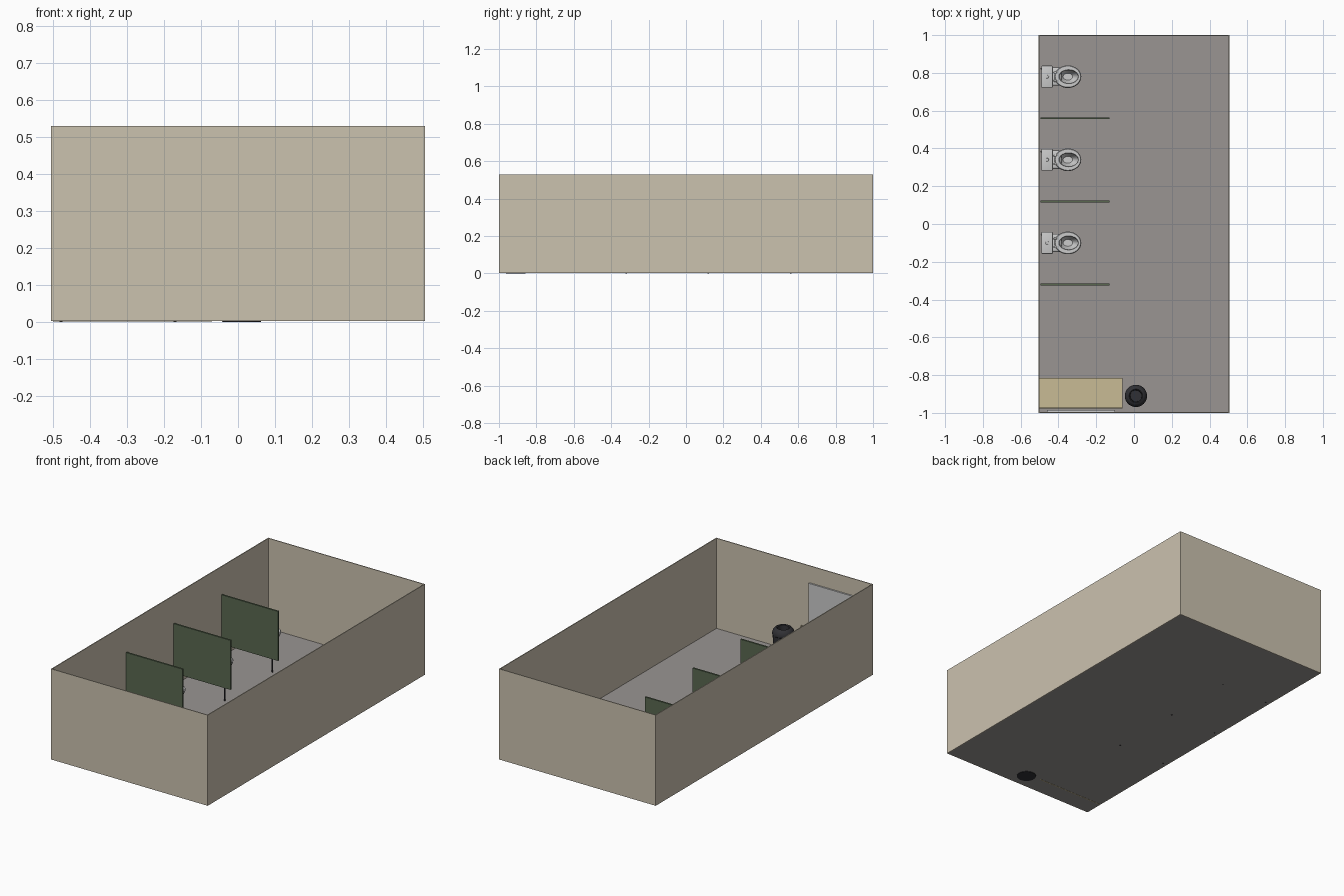
import bpy, bmesh, math

if "Cube" in bpy.data.objects:
    bpy.data.objects.remove(bpy.data.objects["Cube"])


def colour(name, rgb):
    m = bpy.data.materials.new(name)
    m.diffuse_color = (*rgb, 1)
    m.use_nodes = True
    m.node_tree.nodes["Principled BSDF"].inputs["Base Color"].default_value = m.diffuse_color
    return m


WALL = colour("wall_paint", (0.60, 0.54, 0.43))
FLOOR = colour("floor_tile", (0.32, 0.30, 0.29))
GREEN = colour("partition_green", (0.10, 0.14, 0.08))
WOOD = colour("counter_cream", (0.58, 0.50, 0.30))
BLACK = colour("bin_black", (0.03, 0.03, 0.035))


def finish(name, bm, mat=None, smooth=False):
    bmesh.ops.recalc_face_normals(bm, faces=bm.faces)
    me = bpy.data.meshes.new(name)
    bm.to_mesh(me)
    bm.free()
    ob = bpy.data.objects.new(name, me)
    bpy.context.collection.objects.link(ob)
    if mat:
        me.materials.append(mat)
    if smooth:
        bpy.context.view_layer.objects.active = ob
        bpy.ops.object.select_all(action='DESELECT')
        ob.select_set(True)
        bpy.ops.object.shade_smooth_by_angle(angle=math.radians(40))
    return ob


def box(name, x0, x1, y0, y1, z0, z1, mat=None, bevel=0):
    bm = bmesh.new()
    bmesh.ops.create_cube(bm, size=1)
    for v in bm.verts:
        v.co = ((x0 + x1) / 2 + v.co.x * (x1 - x0),
                (y0 + y1) / 2 + v.co.y * (y1 - y0),
                (z0 + z1) / 2 + v.co.z * (z1 - z0))
    if bevel:
        bmesh.ops.bevel(bm, geom=bm.edges[:], offset=bevel, segments=3,
                        profile=0.5, affect='EDGES')
    return finish(name, bm, mat, bevel > 0)


def loft(name, rings, y, mat=None, n=32, closed=False):
    """Stack of ellipses (centre x, radius x, radius y, z), capped or closed."""
    bm = bmesh.new()
    loops = [[bm.verts.new((cx + rx * math.cos(2 * math.pi * i / n),
                            y + ry * math.sin(2 * math.pi * i / n), z))
              for i in range(n)] for cx, rx, ry, z in rings]
    pairs = list(zip(loops, loops[1:]))
    if closed:
        pairs.append((loops[-1], loops[0]))
    else:
        bm.faces.new(loops[0])
        bm.faces.new(loops[-1])
    for a, b in pairs:
        for i in range(n):
            j = (i + 1) % n
            bm.faces.new((a[i], a[j], b[j], b[i]))
    return finish(name, bm, mat, True)


# Room shell: open box of thin walls on a thin floor
box("floor", -0.5, 0.5, -0.995, 0.995, 0.002, 0.005, FLOOR)
for s, side in ((-1, "left"), (1, "right")):
    a, b = sorted((s * 0.5, s * 0.505))
    box(side + "_wall", a, b, -1, 1, 0.002, 0.53, WALL)
for s, side in ((-1, "front"), (1, "back")):
    a, b = sorted((s * 0.995, s * 1.0))
    box(side + "_wall", -0.5, 0.5, a, b, 0.002, 0.53, WALL)

# Stall partitions, each on two slim legs
for y in (-0.32, 0.12, 0.56):
    box("partition_panel", -0.495, -0.13, y - 0.005, y + 0.005, 0.082, 0.37, GREEN)
    for x in (-0.478, -0.17):
        loft("partition_leg", [(x, 0.004, 0.004, 0), (x, 0.004, 0.004, 0.09)],
             y, BLACK, 12)

# Toilets
for y in (-0.10, 0.34, 0.78):
    # pedestal and hollow bowl in one loft
    loft("toilet_bowl", [
        (-0.390, 0.068, 0.036, 0.005), (-0.390, 0.064, 0.033, 0.018),
        (-0.385, 0.056, 0.030, 0.045), (-0.375, 0.066, 0.040, 0.070),
        (-0.358, 0.072, 0.054, 0.092), (-0.350, 0.070, 0.058, 0.108),
        (-0.348, 0.052, 0.038, 0.108), (-0.345, 0.044, 0.030, 0.085),
        (-0.350, 0.025, 0.018, 0.060)], y)
    # seat ring
    loft("toilet_seat", [
        (-0.350, 0.069, 0.058, 0.110), (-0.350, 0.071, 0.060, 0.114),
        (-0.350, 0.067, 0.056, 0.119), (-0.346, 0.052, 0.037, 0.119),
        (-0.346, 0.049, 0.034, 0.110)], y, closed=True)
    box("seat_deck", -0.485, -0.385, y - 0.048, y + 0.048, 0.080, 0.110, bevel=0.010)
    box("tank", -0.487, -0.435, y - 0.054, y + 0.054, 0.105, 0.198, bevel=0.008)
    box("tank_lid", -0.490, -0.430, y - 0.058, y + 0.058, 0.198, 0.210, bevel=0.004)
    loft("flush_button", [(-0.46, 0.009, 0.009, 0.209),
                          (-0.46, 0.008, 0.008, 0.214)], y, n=16)
    # seat hinges and supply pipe
    for s in (-1, 1):
        box("seat_hinge", -0.425, -0.408, y + s * 0.022 - 0.006,
            y + s * 0.022 + 0.006, 0.106, 0.120, bevel=0.003)
    loft("supply_pipe", [(-0.490, 0.004, 0.004, 0.03),
                         (-0.480, 0.004, 0.004, 0.115)], y + 0.042, n=10)

# Wash counter with splashback and recessed support panel
box("counter_top", -0.5, -0.06, -0.975, -0.815, 0.142, 0.162, WOOD)
box("splashback", -0.5, -0.06, -0.978, -0.970, 0.142, 0.180, WOOD)
box("counter_support", -0.5, -0.07, -0.893, -0.887, 0.001, 0.142, WOOD)

# Mirror on the front wall
box("mirror", -0.46, -0.10, -0.994, -0.985, 0.20, 0.432)

# Waste bin with domed, open rim
loft("waste_bin", [(0.01, r, r, z) for r, z in (
    (0.052, 0.000), (0.054, 0.004), (0.056, 0.135), (0.059, 0.138),
    (0.059, 0.148), (0.054, 0.162), (0.044, 0.173), (0.036, 0.176),
    (0.031, 0.173), (0.030, 0.140))], -0.91, BLACK)
